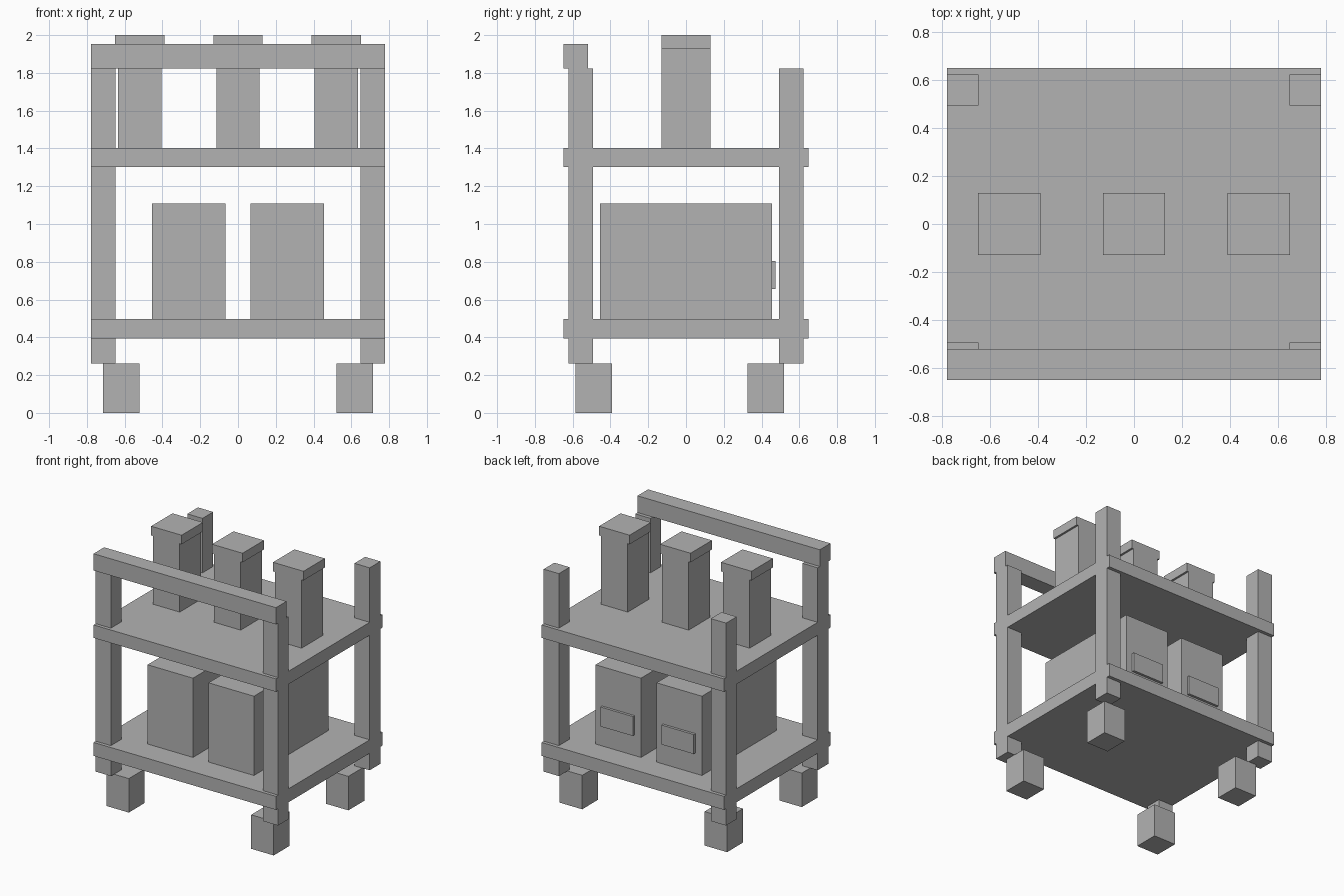
import bpy
import bmesh
from mathutils import Vector

if "Cube" in bpy.data.objects:
    bpy.data.objects.remove(bpy.data.objects["Cube"])

grey = bpy.data.materials.new("plain grey")
grey.diffuse_color = (0.45, 0.45, 0.45, 1)
grey.use_nodes = True
grey.node_tree.nodes["Principled BSDF"].inputs["Base Color"].default_value = grey.diffuse_color


def box(name, x, y, z):
    """Box from (min, max) ranges on each axis."""
    bm = bmesh.new()
    bmesh.ops.create_cube(bm, size=1)
    size = Vector((x[1] - x[0], y[1] - y[0], z[1] - z[0]))
    centre = Vector((x[1] + x[0], y[1] + y[0], z[1] + z[0])) / 2
    bmesh.ops.scale(bm, vec=size, verts=bm.verts)
    mesh = bpy.data.meshes.new(name)
    bm.to_mesh(mesh)
    bm.free()
    mesh.materials.append(grey)
    obj = bpy.data.objects.new(name, mesh)
    obj.location = centre
    bpy.context.collection.objects.link(obj)
    return obj


def around(c, half):
    return (c - half, c + half)


# Two shelves and the front push rail
box("lower_shelf", (-0.778, 0.778), (-0.649, 0.649), (0.393, 0.497))
box("upper_shelf", (-0.778, 0.778), (-0.649, 0.649), (1.303, 1.403))
box("push_rail", (-0.778, 0.778), (-0.649, -0.52), (1.823, 1.952))

# Corner posts, and casters set slightly towards the front
for sx, side in ((-1, "left"), (1, "right")):
    for sy, end in ((-1, "front"), (1, "back")):
        box(f"{end}_{side}_post", around(sx * 0.713, 0.065),
            around(sy * 0.558, 0.065), (0.262, 1.823))
        box(f"{end}_{side}_caster", around(sx * 0.618, 0.096),
            around(sy * 0.455 - 0.033, 0.097), (0, 0.262))

# Storage bins with a raised plate on the back
for sx, side in ((-1, "left"), (1, "right")):
    box(f"{side}_bin", around(sx * 0.26, 0.194), (-0.454, 0.454), (0.497, 1.108))
    box(f"{side}_bin_plate", around(sx * 0.26, 0.138), (0.454, 0.474), (0.655, 0.805))

# Capped canisters on the upper shelf
for i, name in ((-1, "left"), (0, "middle"), (1, "right")):
    box(f"{name}_canister", around(i * 0.52, 0.114), around(0, 0.13), (1.403, 1.93))
    box(f"{name}_canister_cap", around(i * 0.52, 0.13), around(0, 0.13), (1.93, 2.0))
